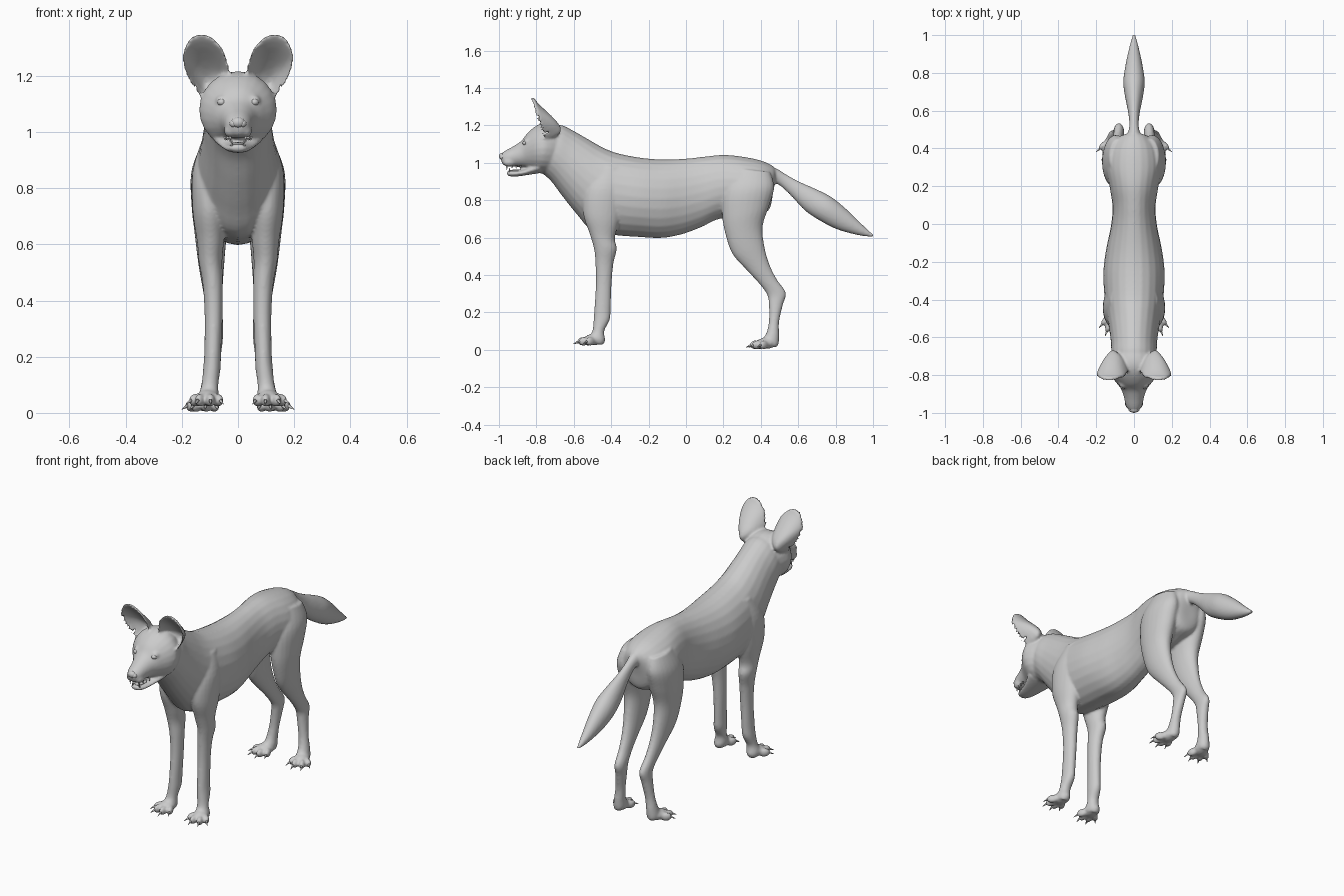
import bpy, bmesh, math
from mathutils import Matrix, Vector


def spline(rows, sub, closed=False):
    """Catmull-Rom interpolation of equal-length tuples."""
    n = len(rows)
    out = []
    for i in range(n if closed else n - 1):
        idx = [i - 1, i, i + 1, i + 2]
        idx = [k % n if closed else min(max(k, 0), n - 1) for k in idx]
        for j in range(sub):
            t = j / sub
            out.append([0.5 * (2 * b + (c - a) * t + (2 * a - 5 * b + 4 * c - d) * t ** 2
                               + (3 * b - a - 3 * c + d) * t ** 3)
                        for a, b, c, d in zip(*(rows[k] for k in idx))])
    if not closed:
        out.append(list(rows[-1]))
    return out


def skin(bm, rings):
    """Closed skin over a list of equal vertex rings."""
    n = len(rings[0])
    for a, b in zip(rings, rings[1:]):
        for i in range(n):
            k = (i + 1) % n
            bm.faces.new((a[i], a[k], b[k], b[i]))
    bm.faces.new(rings[0])
    bm.faces.new(rings[-1])


def loft(bm, rows, side=0, sub=5, seg=24):
    """Rows: y, z of one edge, y, z of the opposite edge, half width, (x centre)."""
    rings = []
    for r in spline(rows, sub):
        y1, z1, y2, z2, w = r[:5]
        xc = r[5] if len(r) > 5 else 0
        ring = []
        for i in range(seg):
            a = 2 * math.pi * i / seg
            c, x = math.cos(a) / 2, xc + w * math.sin(a)
            ring.append(bm.verts.new((x * (side or 1), (y1 + y2) / 2 + c * (y1 - y2),
                                      (z1 + z2) / 2 + c * (z1 - z2))))
        rings.append(ring)
    skin(bm, rings)


def ball(bm, loc, radii, turn=0.0):
    m = Matrix.Translation(loc) @ Matrix.Rotation(turn, 4, 'Z') @ Matrix.Diagonal((*radii, 1))
    bmesh.ops.create_uvsphere(bm, u_segments=16, v_segments=10, radius=1, matrix=m)


def spike(bm, loc, direction, r, length):
    d = Vector(direction).normalized()
    m = Matrix.Translation(Vector(loc) + d * length / 2) @ d.to_track_quat('Z', 'Y').to_matrix().to_4x4()
    bmesh.ops.create_cone(bm, cap_ends=True, segments=10, radius1=r, radius2=r * 0.1,
                          depth=length, matrix=m)


def finish(bm, name):
    bmesh.ops.recalc_face_normals(bm, faces=bm.faces[:])
    me = bpy.data.meshes.new(name)
    bm.to_mesh(me)
    bm.free()
    for p in me.polygons:
        p.use_smooth = True
    ob = bpy.data.objects.new(name, me)
    bpy.context.collection.objects.link(ob)
    return ob


TORSO = [(.487, .95, .465, .84, .03), (.465, .982, .445, .75, .09), (.40, 1.012, .38, .72, .135),
         (.30, 1.033, .30, .70, .148), (.20, 1.042, .18, .70, .128), (.10, 1.033, .08, .655, .114),
         (0, 1.022, -.02, .618, .122), (-.13, 1.018, -.13, .598, .147), (-.25, 1.028, -.25, .603, .162),
         (-.38, 1.055, -.38, .613, .157), (-.46, 1.09, -.50, .635, .145), (-.53, 1.13, -.58, .72, .132),
         (-.60, 1.17, -.66, .82, .122), (-.66, 1.2, -.72, .90, .12), (-.71, 1.205, -.77, .945, .11)]
HEAD = [(-.66, 1.195, -.71, .94, .11), (-.71, 1.213, -.745, .94, .13), (-.755, 1.215, -.775, .943, .138),
        (-.80, 1.198, -.80, .95, .125), (-.845, 1.162, -.84, .965, .092), (-.88, 1.118, -.87, .975, .068),
        (-.92, 1.09, -.91, .978, .054), (-.96, 1.068, -.95, .98, .045), (-.985, 1.052, -.975, .987, .032),
        (-.994, 1.04, -.985, 1.0, .016)]
JAW = [(-.79, 1.01, -.78, .945, .09), (-.86, .968, -.85, .934, .062), (-.91, .958, -.91, .926, .046),
       (-.945, .957, -.945, .928, .032), (-.958, .952, -.958, .937, .014)]
TAIL = [(.46, .975, .45, .90, .04), (.49, .966, .47, .895, .032), (.54, .935, .51, .872, .025),
        (.61, .897, .565, .82, .03), (.70, .857, .635, .745, .046), (.78, .815, .72, .688, .057),
        (.86, .75, .81, .643, .046), (.94, .672, .92, .613, .026), (1.003, .615, 1.0, .602, .007)]
FRONT_LEG = [(-.47, .98, -.34, .98, .04, .085), (-.54, .86, -.33, .86, .06, .102),
             (-.55, .73, -.35, .71, .06, .102), (-.515, .62, -.38, .60, .048, .098),
             (-.492, .54, -.37, .54, .042, .098), (-.484, .46, -.388, .46, .036, .09),
             (-.482, .35, -.398, .35, .032, .087), (-.49, .22, -.403, .22, .03, .09),
             (-.494, .16, -.408, .16, .031, .093), (-.50, .10, -.437, .10, .03, .1),
             (-.52, .07, -.432, .05, .036, .105), (-.52, .04, -.445, .026, .03, .107)]
HIND_LEG = [(.27, .97, .45, .95, .045, .085), (.20, .85, .472, .87, .07, .096),
            (.193, .72, .445, .77, .069, .097), (.213, .61, .41, .66, .057, .097),
            (.25, .51, .42, .55, .046, .095), (.33, .42, .447, .455, .035, .09),
            (.39, .355, .487, .375, .029, .085), (.433, .295, .534, .305, .028, .08),
            (.443, .24, .518, .24, .028, .084), (.443, .15, .498, .15, .027, .095),
            (.43, .09, .498, .08, .03, .104), (.41, .055, .495, .03, .034, .108),
            (.42, .03, .48, .012, .028, .11)]
EAR = [(.03, 1.20), (.048, 1.28), (.085, 1.33), (.13, 1.347), (.172, 1.33), (.197, 1.27),
       (.186, 1.21), (.155, 1.155), (.115, 1.115), (.065, 1.14)]


def ear(bm, side):
    """Dished oval shell: front rings going out, back rings coming in."""
    outline = spline(EAR, 4, closed=True)
    steps = [.04, .25, .45, .65, .82, .94, 1.0]
    rings = []
    for back, radii in ((0, steps), (1, steps[::-1])):
        for r in radii:
            ring = []
            for ox, oz in outline:
                x, z = .115 + (ox - .115) * r, 1.225 + (oz - 1.225) * r
                depth = .13 * min(1, max(0, (1.36 - z) / .21)) * (1 - r ** 2.5)
                y = -.762 - (z - 1.13) * .27 + depth + (.009 if back else -.009)
                ring.append(bm.verts.new((x * side, y, z)))
            rings.append(ring)
    skin(bm, rings)


# Body, blended into a single skin
body = bmesh.new()
claws = bmesh.new()
for rows in (TORSO, HEAD, JAW, TAIL):
    loft(body, rows)
for s in (1, -1):
    loft(body, FRONT_LEG, s)
    loft(body, HIND_LEG, s)
    ear(body, s)
    # Brow and lip
    ball(body, (s * .056, -.848, 1.112), (.024, .022, .02))
    ball(body, (s * .026, -.945, 1.003), (.024, .035, .024))
    # Paws with four toes and claws each
    for px, py, base, splay in ((.10, -.455, .022, 10), (.105, .467, .003, 16)):
        a = math.radians(splay)
        ball(body, (s * (px + .04 * math.sin(a)), py - .04 * math.cos(a), base + .032),
             (.04, .055, .03), s * a)
        for k, dist in zip((-32, -11, 11, 32), (.076, .096, .096, .076)):
            a = math.radians(splay + k)
            dx, dy = s * math.sin(a), -math.cos(a)
            ball(body, (s * px + dx * dist, py + dy * dist, base + .023),
                 (.017, .032, .024), s * a)
            reach = dist + .022
            spike(claws, (s * px + dx * reach, py + dy * reach, base + .023),
                  (dx, dy, -.45), .007, .034)

skin_ob = finish(body, "body")
rm = skin_ob.modifiers.new("blend", 'REMESH')
rm.mode = 'VOXEL'
rm.voxel_size = .007
rm.use_smooth_shade = True
sm = skin_ob.modifiers.new("soften", 'SMOOTH')
sm.factor = .5
sm.iterations = 5
finish(claws, "claws")

# Eyes
eyes = bmesh.new()
for s in (1, -1):
    ball(eyes, (s * .058, -.859, 1.106), (.016, .016, .013))
finish(eyes, "eyes")

# Nose
nose = bmesh.new()
ball(nose, (0, -.982, 1.034), (.024, .018, .019))
for s in (1, -1):
    ball(nose, (s * .016, -.98, 1.03), (.014, .015, .014))
finish(nose, "nose")

# Teeth and tongue
teeth = bmesh.new()
for s in (1, -1):
    spike(teeth, (s * .028, -.958, .988), (0, 0, -1), .006, .026)
    spike(teeth, (s * .022, -.944, .95), (0, 0, 1), .005, .026)
    for k in range(3):
        spike(teeth, (s * (.036 + .005 * k), -.93 + .022 * k, .984), (0, 0, -1), .006, .014)
finish(teeth, "teeth")
tongue = bmesh.new()
ball(tongue, (0, -.90, .957), (.026, .045, .007))
finish(tongue, "tongue")
